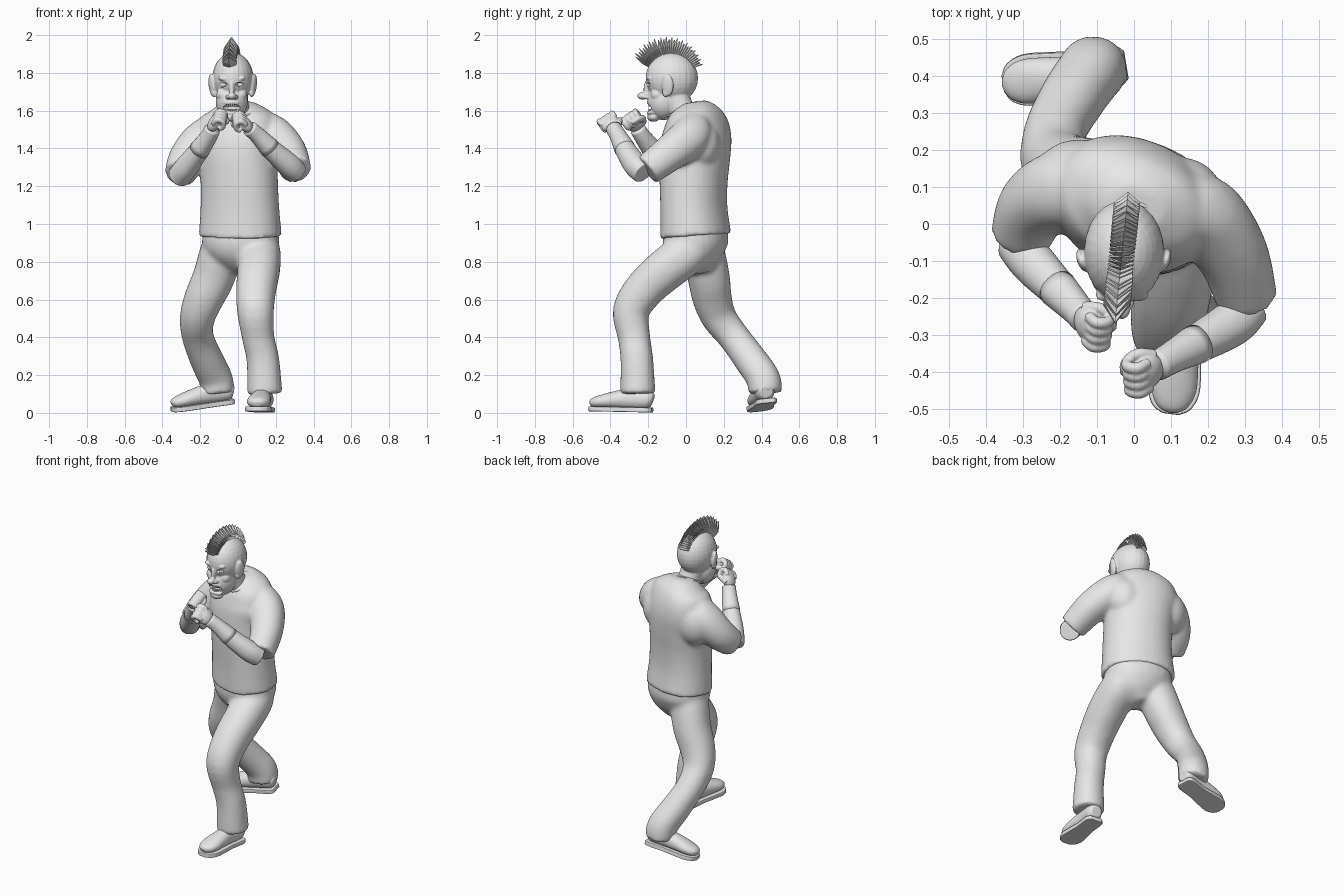
import bpy
import bmesh
import math
from mathutils import Matrix, Vector

default_cube = bpy.data.objects.get("Cube")
if default_cube:
    bpy.data.objects.remove(default_cube)

# One plain grey for everything
grey = bpy.data.materials.new("plain_grey")
grey.use_nodes = True
grey.diffuse_color = (0.8, 0.8, 0.8, 1)
grey.node_tree.nodes["Principled BSDF"].inputs["Base Color"].default_value = grey.diffuse_color


def finish(name, bm, voxel=0, smoothing=0, smooth=True):
    """Turn a bmesh into an object, optionally fused by a voxel remesh."""
    bmesh.ops.recalc_face_normals(bm, faces=bm.faces)
    mesh = bpy.data.meshes.new(name)
    bm.to_mesh(mesh)
    bm.free()
    mesh.materials.append(grey)
    for poly in mesh.polygons:
        poly.use_smooth = smooth
    obj = bpy.data.objects.new(name, mesh)
    bpy.context.scene.collection.objects.link(obj)
    if voxel:
        remesh = obj.modifiers.new("Fuse", 'REMESH')
        remesh.mode = 'VOXEL'
        remesh.voxel_size = voxel
        remesh.use_smooth_shade = True
    if smoothing:
        relax = obj.modifiers.new("Relax", 'SMOOTH')
        relax.factor = 0.5
        relax.iterations = smoothing
    return obj


def spline(points, steps=4):
    """Catmull-Rom interpolation of number tuples."""
    pts = [Vector(p) for p in points]
    pts = [pts[0] * 2 - pts[1]] + pts + [pts[-1] * 2 - pts[-2]]
    result = []
    for a, b, c, d in zip(pts, pts[1:], pts[2:], pts[3:]):
        for i in range(steps):
            t = i / steps
            result.append((b * 2 + (c - a) * t + (a * 2 - b * 5 + c * 4 - d) * t * t
                           + (b * 3 - a - c * 3 + d) * t ** 3) / 2)
    return result + [pts[-2]]


def tube(bm, points, side=(1, 0, 0), matrix=Matrix(), segments=24, power=0.93):
    """Loft through x, y, z, side radius and optional depth radius."""
    sections = spline([tuple(p) + (p[3],) if len(p) == 4 else p for p in points])
    rings = []
    for i, s in enumerate(sections):
        centre = Vector(s[:3])
        along = Vector(sections[min(i + 1, len(sections) - 1)][:3]) - Vector(sections[max(i - 1, 0)][:3])
        along.normalize()
        u = Vector(side)
        u = (u - along * u.dot(along)).normalized()
        v = along.cross(u)
        ring = []
        for k in range(segments):
            angle = math.tau * k / segments
            c, n = math.cos(angle), math.sin(angle)
            c, n = math.copysign(abs(c) ** power, c), math.copysign(abs(n) ** power, n)
            ring.append(bm.verts.new(matrix @ (centre + u * c * s[3] + v * n * s[4])))
        rings.append(ring)
    for low, high in zip(rings, rings[1:]):
        for k in range(segments):
            m = (k + 1) % segments
            bm.faces.new((low[k], low[m], high[m], high[k]))
    bm.faces.new(rings[0][::-1])
    bm.faces.new(rings[-1])


def ball(bm, centre, radii, matrix=Matrix()):
    bmesh.ops.create_uvsphere(bm, u_segments=24, v_segments=16, radius=1,
                              matrix=matrix @ Matrix.Translation(centre) @ Matrix.Diagonal((*radii, 1)))


def frame(origin, forward, up):
    """Matrix whose y runs forward and whose z leans up."""
    y = Vector(forward).normalized()
    x = y.cross(Vector(up)).normalized()
    rotation = Matrix((x, y, x.cross(y))).transposed().to_4x4()
    return Matrix.Translation(origin) @ rotation


# Shirt: torso, shoulder blades and two short sleeves fused together
bm = bmesh.new()
tube(bm, [(.012, .052, .935, .224, .178), (.01, .042, 1.08, .212, .168), (.007, .04, 1.22, .207, .172),
          (0, .047, 1.36, .21, .18), (0, .056, 1.47, .228, .172), (.01, .052, 1.56, .2, .145),
          (.01, .045, 1.615, .135, .105), (.01, .04, 1.645, .07, .06)], side=(1, -.4, 0), segments=36)
tube(bm, [(.06, .045, 1.55, .06), (.12, .04, 1.52, .09), (.19, .02, 1.46, .108), (.266, -.08, 1.38, .097),
          (.307, -.205, 1.285, .083)])
tube(bm, [(-.06, .065, 1.54, .06), (-.12, .08, 1.5, .09), (-.195, .09, 1.435, .108),
          (-.27, .048, 1.345, .098), (-.308, -.035, 1.262, .083)])
ball(bm, (.13, .075, 1.42), (.11, .105, .13))
ball(bm, (-.15, .12, 1.41), (.125, .11, .14))
finish("shirt", bm, .011, 10)

bpy.ops.mesh.primitive_torus_add(location=(-.003, -.02, 1.608), rotation=(.45, 0, 0), major_radius=.084,
                                 minor_radius=.007, major_segments=40, minor_segments=10)
collar = bpy.context.object
collar.name = "shirt_collar"
collar.data.materials.append(grey)
bpy.ops.object.shade_smooth()

# Trousers: pelvis, forward left leg and trailing right leg
bm = bmesh.new()
tube(bm, [(.012, .052, .99, .2, .162), (.014, .052, .89, .205, .167), (.012, .062, .81, .165, .13),
          (.005, .075, .74, .05, .06)], side=(1, -.3, 0))
tube(bm, [(.1, .06, .96, .08), (.112, .02, .86, .112), (.11, -.1, .765, .114), (.097, -.215, .66, .107),
          (.092, -.29, .54, .098), (.107, -.275, .4, .086), (.132, -.26, .28, .087), (.142, -.255, .1, .094)])
tube(bm, [(-.07, .08, .96, .08), (-.087, .09, .86, .112), (-.128, .12, .72, .112), (-.183, .14, .6, .104),
          (-.216, .178, .5, .093), (-.212, .255, .4, .084), (-.165, .343, .28, .088),
          (-.118, .41, .18, .09), (-.108, .42, .105, .09)])
finish("trousers", bm, .011, 16)


def shoe(name, matrix):
    sections = [(0, 0, .06, .035, .035), (0, .03, .068, .05, .05), (0, .12, .07, .05, .054),
                (0, .2, .063, .058, .046), (0, .27, .053, .062, .036), (0, .315, .045, .046, .027),
                (0, .333, .038, .02, .015)]
    upper = bmesh.new()
    tube(upper, sections, matrix=matrix)
    finish(name + "_upper", upper, .007, 2)
    sole = bmesh.new()
    edge = spline(sections)
    outline = [(s[3] * 1.13, s[1] * 1.02) for s in edge] + [(-s[3] * 1.13, s[1] * 1.02) for s in edge[::-1]]
    base = sole.faces.new([sole.verts.new(matrix @ Vector((x, y, 0))) for x, y in outline])
    top = bmesh.ops.extrude_face_region(sole, geom=[base])["geom"]
    lift = (matrix.to_3x3() @ Vector((0, 0, 1))) * .026
    bmesh.ops.translate(sole, verts=[g for g in top if isinstance(g, bmesh.types.BMVert)], vec=lift)
    obj = finish(name + "_sole", sole, smooth=False)
    bevel = obj.modifiers.new("Soft edge", 'BEVEL')
    bevel.width = .005
    bevel.segments = 2


shoe("left_shoe", frame((.143, -.178, .002), (-.13, -1, .02), (0, 0, 1)))
shoe("right_shoe", frame((-.02, .432, .052), (-1, -.15, -.14), (.05, -.1, 1)))

# Forearms with wrist bands
ARMS = {
    "left": [(.31, -.225, 1.27, .06), (.265, -.27, 1.315, .062), (.17, -.325, 1.4, .053),
             (.105, -.36, 1.468, .042), (.06, -.385, 1.508, .039)],
    "right": [(-.317, -.05, 1.245, .06), (-.274, -.105, 1.3, .061), (-.207, -.175, 1.388, .052),
              (-.155, -.23, 1.463, .042), (-.135, -.255, 1.503, .039)],
}
for label, path in ARMS.items():
    bm = bmesh.new()
    tube(bm, path, side=(0, 0, 1))
    finish(label + "_forearm", bm, .007, 2)
    bm = bmesh.new()
    tube(bm, [(*p[:3], p[3] + .002) for p in path[2:]], side=(0, 0, 1))
    finish(label + "_wrist_band", bm)


def fist(name, matrix, thumb):
    bm = bmesh.new()
    ball(bm, (0, 0, 0), (.05, .056, .032), matrix)
    for i in range(4):
        x = (i - 1.5) * .026
        tube(bm, [(x, .01, -.015, .014), (x, .048, -.01, .016), (x, .055, .022, .015), (x, .026, .038, .014),
                  (x, .005, .028, .012)], matrix=matrix, segments=12)
    tube(bm, [(thumb * .035, -.03, 0, .018), (thumb * .053, .01, .022, .016), (thumb * .03, .036, .045, .014),
              (-thumb * .005, .04, .052, .01)], side=(0, 0, 1), matrix=matrix, segments=12)
    finish(name, bm, .004, 2)


fist("left_fist", frame((.037, -.4, 1.529), (-.6, -.4, .55), (-.7, .3, -.6)), -1)
fist("right_fist", frame((-.122, -.272, 1.537), (.45, -.45, .55), (.7, .3, -.6)), 1)

# Head: skull, jaw, neck and facial features fused together
MID = -.033
bm = bmesh.new()
ball(bm, (-.027, -.075, 1.772), (.109, .139, .135))
ball(bm, (MID, -.12, 1.65), (.085, .085, .1))
ball(bm, (MID, -.172, 1.567), (.042, .034, .026))
tube(bm, [(-.02, -.06, 1.7, .07), (-.01, -.03, 1.62, .068), (0, .01, 1.54, .075)])
ball(bm, (MID, -.205, 1.715), (.014, .02, .045))
ball(bm, (MID, -.23, 1.678), (.023, .028, .02))
for z in (1.644, 1.588):
    ball(bm, (MID, -.186, z), (.048, .022, .012))
for s in (-1, 1):
    brow = frame((MID + s * .04, -.186, 1.766), (-s * .35, -1, 0), (-s * .3, 0, 1))
    ball(bm, (0, 0, 0), (.034, .022, .013), brow)
    ball(bm, (MID + s * .02, -.212, 1.672), (.014, .018, .012))
    ball(bm, (MID + s * .046, -.15, 1.685), (.036, .038, .036))
    ear = frame((-.028 + s * .11, -.098, 1.735), (-s * .35, -1, 0), (s * .15, .1, 1))
    ball(bm, (0, 0, 0), (.015, .033, .06), ear)
    ball(bm, (0, .012, -.04), (.013, .018, .024), ear)
head = finish("head", bm, .0045, 5)

# Hidden cutter for the open mouth and the eye sockets
bm = bmesh.new()
ball(bm, (MID, -.205, 1.616), (.05, .045, .019))
for s in (-1, 1):
    ball(bm, (MID + s * .045, -.21, 1.738), (.026, .03, .013))
cutter = finish("face_cutter", bm)
cutter.hide_render = True
cutter.hide_viewport = True
cut = head.modifiers.new("Mouth and sockets", 'BOOLEAN')
cut.operation = 'DIFFERENCE'
cut.object = cutter

bm = bmesh.new()
for s in (-1, 1):
    ball(bm, (MID + s * .045, -.178, 1.737), (.018, .018, .015))
finish("eyes", bm)

# Teeth in two curved rows
bm = bmesh.new()
for z in (1.629, 1.603):
    for i in range(-3, 4):
        spot = Matrix.Translation((MID + i * .011, -.193 + i * i * .0025, z))
        bmesh.ops.create_cube(bm, size=1, matrix=spot @ Matrix.Diagonal((.009, .012, .014, 1)))
finish("teeth", bm, smooth=False)

# Mohawk: a fan of folded, pointed blades over the skull
bm = bmesh.new()
BLADES = 32
for i in range(BLADES):
    t = i / (BLADES - 1)
    angle = math.radians(152 - 134 * t)
    out = Vector((0, math.cos(angle), math.sin(angle)))
    front = Vector((0, -out.z, out.y))
    reach = .21 - .035 * t + (.006 if i % 2 else -.004)

    def spot(x, radius, ahead=0):
        p = Vector((0, -.085, 1.79)) + out * radius + front * ahead
        p.x = MID + x + .1 * (p.y + .085)
        return bm.verts.new(p)

    root, middle, tip = spot(0, .095, .014), spot(0, .155, .014), spot(0, reach)
    for s in (-1, 1):
        low, wide = spot(s * .03, .095), spot(s * .036, .15)
        bm.faces.new((root, low, wide, middle))
        bm.faces.new((middle, wide, tip))
mohawk = finish("mohawk", bm, smooth=False)
mohawk.modifiers.new("Thickness", 'SOLIDIFY').thickness = .004
